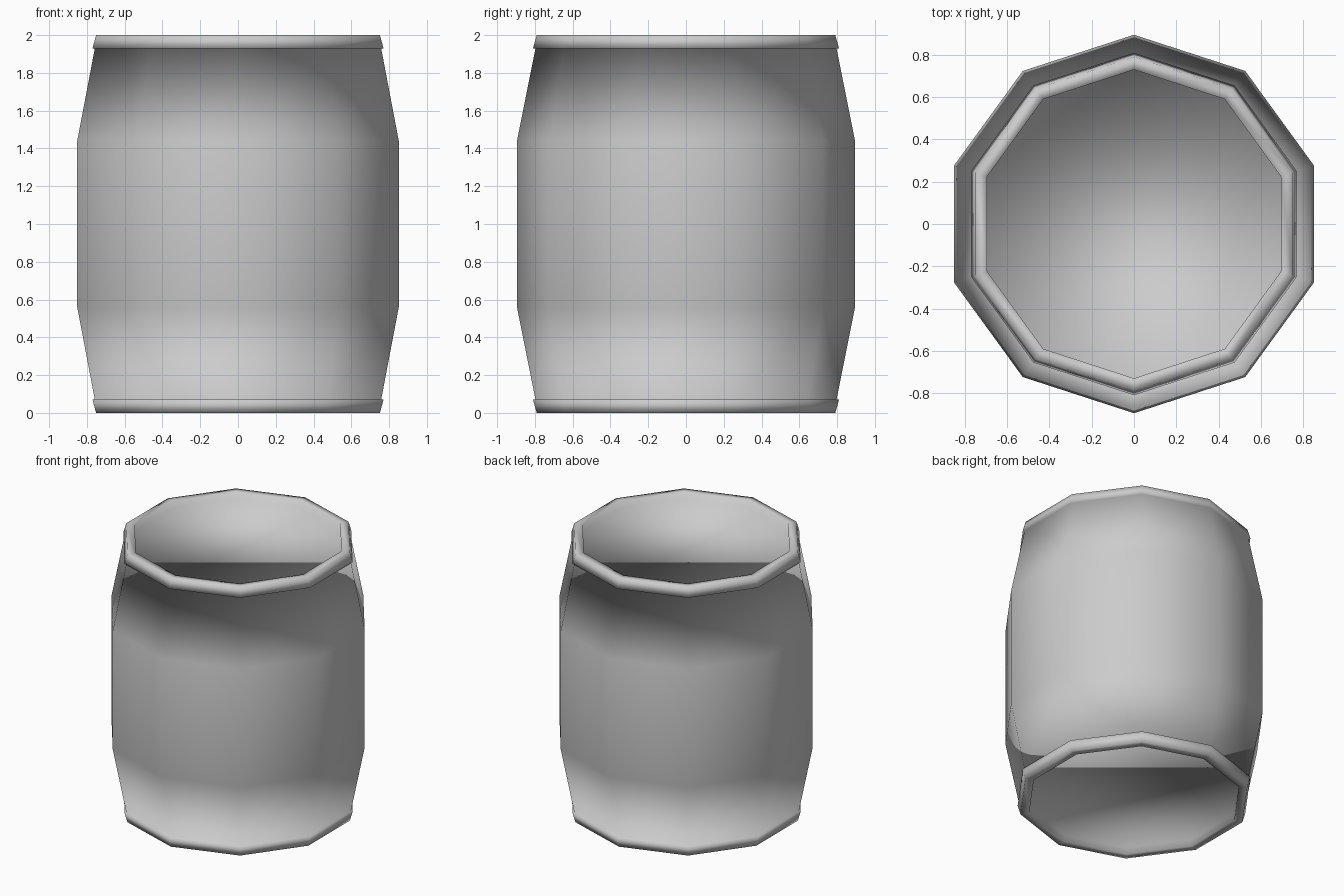
import bpy, bmesh, math

if "Cube" in bpy.data.objects:
    bpy.data.objects.remove(bpy.data.objects["Cube"])

SIDES = 10


def lathe(name, profile):
    """Spin a (radius, z) profile into a ten-sided smooth solid with end discs."""
    bm = bmesh.new()
    rings = []
    for r, z in profile:
        ring = []
        for i in range(SIDES):
            a = 2 * math.pi * i / SIDES - math.pi / 2
            ring.append(bm.verts.new((r * math.cos(a), r * math.sin(a), z)))
        rings.append(ring)
    for lo, hi in zip(rings, rings[1:]):
        for i in range(SIDES):
            j = (i + 1) % SIDES
            bm.faces.new((lo[i], lo[j], hi[j], hi[i]))
    bm.faces.new(list(reversed(rings[0])))
    bm.faces.new(rings[-1])
    for f in bm.faces:
        f.smooth = True
    mesh = bpy.data.meshes.new(name)
    bm.to_mesh(mesh)
    bm.free()
    obj = bpy.data.objects.new(name, mesh)
    bpy.context.collection.objects.link(obj)
    return obj


# Upper half: bulge, ledge under the rim, rim, and sunken end disc
upper = [(0.895, 1.44), (0.797, 1.93), (0.81, 1.93), (0.79, 2.0), (0.73, 2.0), (0.73, 1.95)]
# Lower half mirrors the upper about mid height
lower = [(r, 2 - z) for r, z in reversed(upper)]
lathe("barrel", lower + upper)
